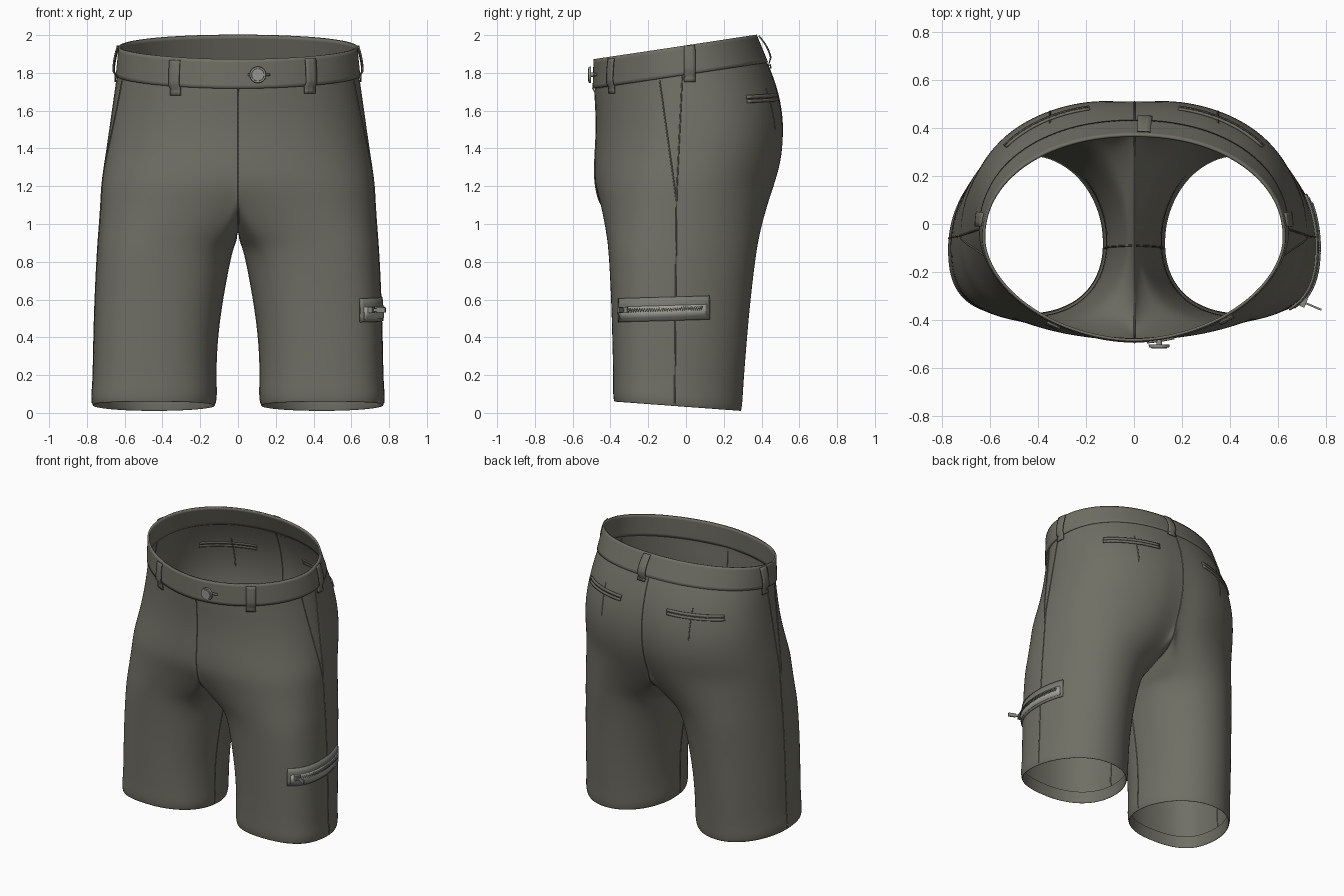
import bpy, bmesh, math
from mathutils import Vector, Matrix
from mathutils.bvhtree import BVHTree

if "Cube" in bpy.data.objects:
    bpy.data.objects.remove(bpy.data.objects["Cube"])

def material(name, rgb):
    m = bpy.data.materials.new(name)
    m.diffuse_color = (*rgb, 1)
    m.use_nodes = True
    m.node_tree.nodes["Principled BSDF"].inputs["Base Color"].default_value = m.diffuse_color
    return m

FABRIC = material("olive grey fabric", (0.162, 0.159, 0.130))
PATCH = material("pocket trim grey", (0.20, 0.20, 0.175))
TAPE = material("light zip tape", (0.36, 0.36, 0.32))
METAL = material("zip metal", (0.24, 0.24, 0.22))
BUTTON = material("button grey", (0.30, 0.30, 0.28))

def finish(name, bm, mat, angle=50):
    me = bpy.data.meshes.new(name)
    bm.to_mesh(me)
    bm.free()
    ob = bpy.data.objects.new(name, me)
    bpy.context.collection.objects.link(ob)
    me.materials.append(mat)
    bpy.ops.object.select_all(action='DESELECT')
    ob.select_set(True)
    bpy.context.view_layer.objects.active = ob
    bpy.ops.object.shade_smooth_by_angle(angle=math.radians(angle))
    return ob

def power(v, n):
    return math.copysign(abs(v) ** (2 / n), v)

# cross-sections, with separate roundness for front and back
M, K = 24, 14

def torso_row(z, rx, yf, yb, slope, skew, cleft, nf, nb):
    row = []
    for i in range(M + 1):
        a = math.pi * (i / M - 0.5)
        n = nf if a < 0 else nb
        c = 0 if i in (0, M) else math.cos(a)
        x = rx * power(c, n)
        y = (yf + yb) / 2 + (yb - yf) / 2 * power(math.sin(a), n) - skew * c * c
        if a > 0:
            y -= cleft * math.exp(-(x / 0.1) ** 2)
        row.append(Vector((x, y, z + slope * y)))
    return row

def leg_row(z, xin, xout, yf, yb, slope, skew):
    row, w = [], math.radians(125)
    for i in range(M + K):
        a = -w + 2 * w * i / M if i <= M else w + (2 * math.pi - 2 * w) * (i - M) / K
        n = 2.35 if math.sin(a) < 0 and math.cos(a) > 0 else 2.1
        x = (xin + xout) / 2 + (xout - xin) / 2 * power(math.cos(a), n)
        y = (yf + yb) / 2 + (yb - yf) / 2 * power(math.sin(a), n)
        y -= skew * math.cos(a) ** 2 * (1 if math.cos(a) > 0 else 0.6)
        row.append(Vector((x, y, z + slope * (y + 0.045))))
    return row

WAIST_TOP = (1.945, 0.628, -0.485, 0.37, 0.15, 0.0, 0, 1.85, 2.1)
WAIST_LOW = (1.79, 0.643, -0.490, 0.43, 0.15, 0.0, 0, 1.88, 2.15)
torso = [torso_row(*r) for r in [
    (1.81, 0.636, -0.484, 0.42, 0.15, 0.0, 0, 1.87, 2.15),
    (1.76, 0.643, -0.484, 0.445, 0.13, 0.0, 0, 1.9, 2.2),
    (1.65, 0.660, -0.478, 0.495, 0.08, 0.01, 0.003, 1.95, 2.3),
    (1.50, 0.682, -0.475, 0.527, 0.03, 0.02, 0.012, 2.0, 2.4),
    (1.35, 0.702, -0.484, 0.52, 0.0, 0.035, 0.025, 2.05, 2.4),
    (1.22, 0.722, -0.488, 0.485, 0.0, 0.05, 0.035, 2.15, 2.4)]]
legs = [leg_row(*r) for r in [
    (0.85, 0.033, 0.747, -0.410, 0.374, 0.0, 0.06),
    (0.60, 0.083, 0.760, -0.397, 0.342, -0.02, 0.065),
    (0.35, 0.115, 0.767, -0.390, 0.320, -0.04, 0.06),
    (0.15, 0.116, 0.770, -0.386, 0.304, -0.07, 0.06),
    (0.08, 0.112, 0.780, -0.388, 0.301, -0.0735, 0.06),
    (0.03, 0.122, 0.772, -0.382, 0.294, -0.0735, 0.06),
    (0.035, 0.130, 0.762, -0.374, 0.286, -0.0735, 0.06),
    (0.12, 0.128, 0.760, -0.374, 0.288, -0.0735, 0.06)]]

# crotch curve closes the bottom torso row into a thigh loop
base = torso[-1]
top = list(base)
for k in range(1, K):
    u = 1 - 2 * k / K
    reach = base[M].y + 0.08 if u > 0 else -0.08 - base[0].y
    n = 2.5 if u > 0 else 2.15
    top.append(Vector((0, -0.08 + reach * power(math.sin(u * math.pi / 2), n),
                       1.22 - 0.26 * power(math.cos(u * math.pi / 2), n))))
rings = [top]
for s in (0.25, 0.5, 0.75):
    ring = []
    for p, q in zip(top, legs[0]):
        v = p.lerp(q, s)
        v.x = p.x + (q.x - p.x) * s ** 1.3
        ring.append(v)
    rings.append(ring)
rings += legs

def loft(bm, rows, side, closed):
    vs = [[bm.verts.new((p.x * side, p.y, p.z)) for p in r] for r in rows]
    n = len(rows[0])
    for a, b in zip(vs, vs[1:]):
        for i in range(n if closed else n - 1):
            j = (i + 1) % n
            f = [a[i], b[i], b[j], a[j]]
            bm.faces.new(f if side > 0 else f[::-1])

def garment(name, half_rows, leg_rows):
    bm = bmesh.new()
    for side in (1, -1):
        loft(bm, half_rows, side, False)
        if leg_rows:
            loft(bm, leg_rows, side, True)
    bmesh.ops.remove_doubles(bm, verts=bm.verts, dist=0.0005)
    bmesh.ops.recalc_face_normals(bm, faces=bm.faces)
    ob = finish(name, bm, FABRIC, 60)
    sub = ob.modifiers.new("smooth", 'SUBSURF')
    sub.levels = sub.render_levels = 2
    return ob

shell = garment("shorts_body", torso, rings)
mid = [(a + b) / 2 for a, b in zip(WAIST_TOP, WAIST_LOW)]
band = garment("waistband", [torso_row(*r) for r in (WAIST_TOP, mid, WAIST_LOW)], None)
sol = band.modifiers.new("thickness", 'SOLIDIFY')
sol.thickness, sol.offset = 0.012, 0

# surface lookup, so trims follow the cloth
bpy.context.view_layer.update()
dg = bpy.context.evaluated_depsgraph_get()
trees = [BVHTree.FromObject(o, dg) for o in (shell, band)]

def hit(origin, direction):
    d = Vector(direction).normalized()
    found = [h for h in (t.ray_cast(Vector(origin), d) for t in trees) if h[0] is not None]
    if not found:
        return None
    p, n = min(found, key=lambda h: h[3])[:2]
    return p, (-n if n.dot(d) > 0 else n)

def radial(centre, deg, z):
    d = Vector((math.cos(math.radians(deg)), math.sin(math.radians(deg)), 0))
    return hit(Vector((*centre, z)) + d * 2, -d)

def patch(name, centre, a0, a1, z0, z1, lift, mat, na=12, nz=4, thick=0.01, arch=0, tilt=0):
    bm = bmesh.new()
    grid = []
    for j in range(nz + 1):
        v, row = j / nz, []
        for i in range(na + 1):
            u = i / na
            h = radial(centre, a0 + (a1 - a0) * u, z0 + (z1 - z0) * v + tilt * u)
            row.append(bm.verts.new(h[0] + h[1] * (lift + arch * math.sin(math.pi * v))) if h else None)
        grid.append(row)
    for a, b in zip(grid, grid[1:]):
        for i in range(na):
            q = [a[i], a[i + 1], b[i + 1], b[i]]
            if all(q):
                bm.faces.new(q)
    ob = finish(name, bm, mat)
    m = ob.modifiers.new("thickness", 'SOLIDIFY')
    m.thickness, m.offset = thick, 0

def tube(name, points, radius, mat):
    cu = bpy.data.curves.new(name, 'CURVE')
    cu.dimensions, cu.bevel_depth, cu.bevel_resolution = '3D', radius, 1
    sp = cu.splines.new('POLY')
    sp.points.add(len(points) - 1)
    for q, p in zip(sp.points, points):
        q.co = (*p, 1)
    cu.materials.append(mat)
    bpy.context.collection.objects.link(bpy.data.objects.new(name, cu))

def seam(name, start, end, direction, n=30):
    pts = [hit(Vector(start).lerp(Vector(end), i / n), direction) for i in range(n + 1)]
    tube(name, [h[0] for h in pts if h], 0.004, FABRIC)

# seams
seam("fly_seam", (0.002, -2, 1.72), (0.002, -2, 1.0), (0, 1, 0))
seam("seat_seam", (0.002, 2, 1.85), (0.002, 2, 1.0), (0, -1, 0))
for s, tag in ((1, "right"), (-1, "left")):
    seam(tag + "_hip_seam", (2 * s, -0.02, 1.78), (2 * s, -0.05, 1.15), (-s, 0, 0))
    seam(tag + "_side_seam", (2 * s, -0.05, 1.15), (2 * s, -0.06, 0.05), (-s, 0, 0))
    seam(tag + "_slash_pocket", (2 * s, -0.14, 1.76), (2 * s, -0.05, 1.12), (-s, 0, 0))
    seam(tag + "_inseam", (0, -0.09, 0.93), (0, -0.1, 0.05), (s, 0, 0))
    seam(tag + "_back_dart", (0.35 * s, 2, 1.72), (0.35 * s, 2, 1.5), (0, -1, 0), 8)
    # back welt pocket, two lips
    a0, a1 = (31, 69) if s > 0 else (149, 111)
    patch(tag + "_welt_upper", (0, 0), a0, a1, 1.662, 1.68, 0.004, FABRIC, 14, 1, 0.01, 0, 0.012)
    patch(tag + "_welt_lower", (0, 0), a0, a1, 1.640, 1.657, 0.004, FABRIC, 14, 1, 0.01, 0, 0.012)

# belt loops
for name, ang, w, z0, z1, arch in (
        ("front_left_loop", -133, 3.4, 1.68, 1.868, 0.006),
        ("front_right_loop", -41, 3.4, 1.69, 1.876, 0.006),
        ("right_loop", 7, 2.6, 1.75, 1.942, 0.01),
        ("left_loop", 173, 2.6, 1.75, 1.942, 0.01),
        ("back_loop", 84.7, 3.5, 1.82, 1.992, 0.018)):
    patch(name, (0, -0.06), ang - w, ang + w, z0, z1, 0.009, FABRIC, 3, 10, 0.007, arch)

# waist button and buttonhole
patch("buttonhole", (0, -0.06), -83, -68, 1.783, 1.797, 0.004, FABRIC, 6, 1, 0.008)
bm = bmesh.new()
for r, depth, y in ((0.044, 0.012, -0.509), (0.034, 0.006, -0.517), (0.012, 0.03, -0.49)):
    bmesh.ops.create_cone(bm, cap_ends=True, segments=28, radius1=r, radius2=r * 0.95, depth=depth,
                          matrix=Matrix.Translation((0.105, y, 1.79)) @ Matrix.Rotation(math.pi / 2, 4, 'X'))
finish("waist_button", bm, BUTTON, 35)

# zipped thigh pocket
C = (0.42, -0.02)
patch("zip_pocket_trim", C, -56, 26, 0.480, 0.605, 0.003, PATCH, 28, 4, 0.01, 0.003, 0.015)
patch("zip_tape", C, -53, 23, 0.495, 0.56, 0.009, TAPE, 28, 2, 0.007, 0.002, 0.015)
teeth = []
for i in range(71):
    u = i / 70
    h = radial(C, -48 + 66 * u, 0.541 + 0.015 * u + 0.008 * (-1) ** i)
    teeth.append(h[0] + h[1] * 0.015)
tube("zip_teeth", teeth, 0.005, METAL)

# slider and pull tab
p, n = radial(C, -48, 0.545)
rot = Vector((0.92, -0.39, 0)).to_track_quat('X', 'Z').to_matrix().to_4x4()
bm = bmesh.new()
for off, size in ((0.02, (0.022, 0.04, 0.032)), (0.042, (0.04, 0.008, 0.014)), (0.075, (0.05, 0.008, 0.026))):
    bmesh.ops.create_cube(bm, size=1, matrix=Matrix.Translation(p + Vector((0.92, -0.39, 0)) * off)
                          @ rot @ Matrix.Diagonal((*size, 1)))
finish("zip_pull", bm, METAL, 30)
